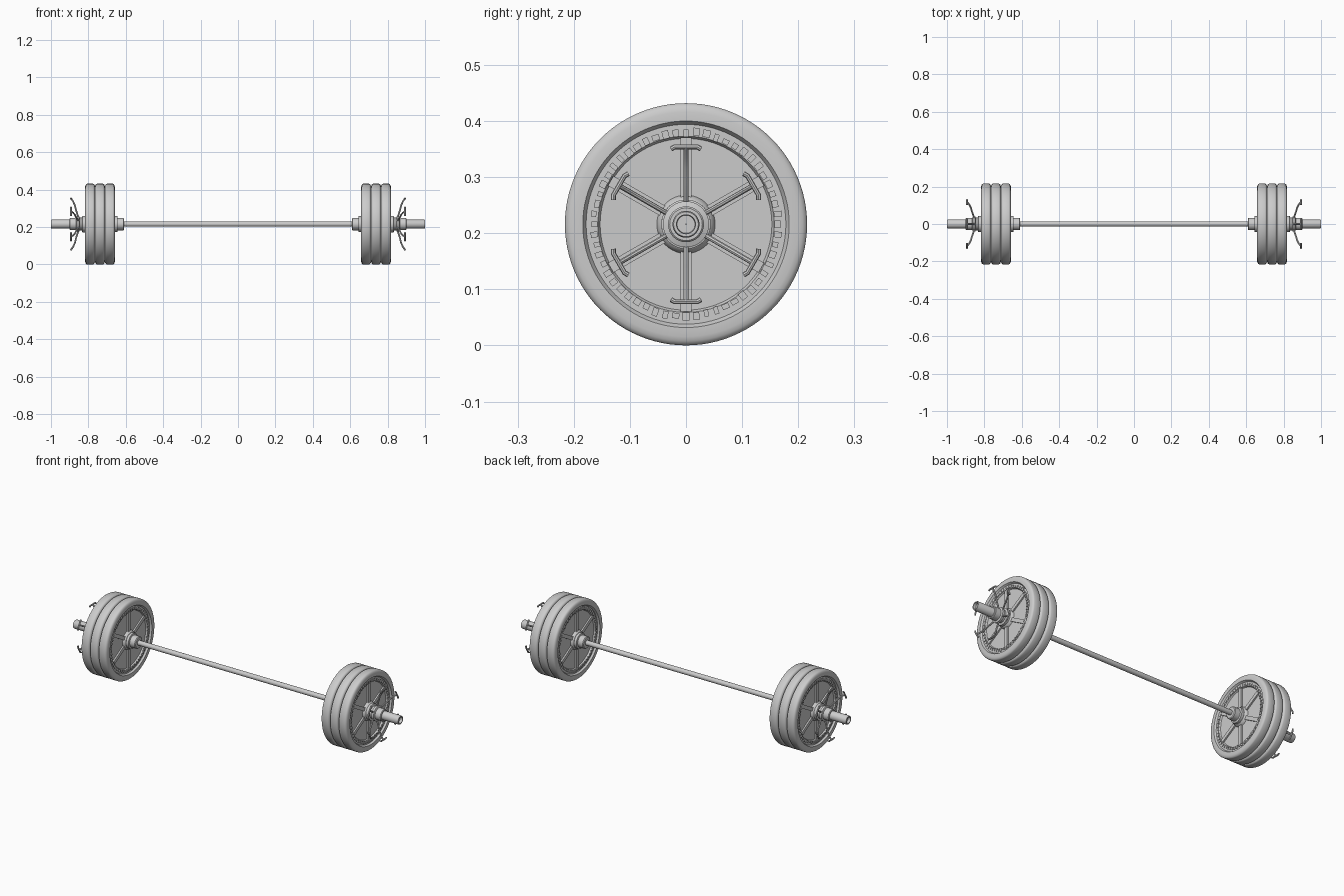
import bpy, bmesh, random
from math import sin, cos, pi, radians
from mathutils import Matrix, Vector

if "Cube" in bpy.data.objects:
    bpy.data.objects.remove(bpy.data.objects["Cube"])

random.seed(3)
Z = 0.216  # height of the bar axis


def place(x, r, a, t=0.0):
    """Point at distance r along spoke angle a, shifted t sideways."""
    return Vector((x, r * cos(a) - t * sin(a), Z + r * sin(a) + t * cos(a)))


def finish(obj, mirror=True):
    bpy.ops.object.select_all(action='DESELECT')
    bpy.context.view_layer.objects.active = obj
    obj.select_set(True)
    if mirror:
        m = obj.modifiers.new("Mirror", 'MIRROR')
        m.use_axis[0] = True
        m.use_mirror_merge = False
    if obj.type == 'CURVE':
        bpy.ops.object.convert(target='MESH')
        obj = bpy.context.object
    bpy.ops.object.shade_smooth_by_angle(angle=radians(35))
    return obj


def from_bmesh(name, bm, mirror=True):
    bmesh.ops.recalc_face_normals(bm, faces=bm.faces)
    me = bpy.data.meshes.new(name)
    bm.to_mesh(me)
    bm.free()
    obj = bpy.data.objects.new(name, me)
    bpy.context.collection.objects.link(obj)
    return finish(obj, mirror)


def lathe(name, profile, steps=64, mirror=True):
    """Spin a closed (x, radius) loop about the bar axis."""
    bm = bmesh.new()
    rings = [[bm.verts.new(place(x, r, 2 * pi * i / steps)) for x, r in profile]
             for i in range(steps)]
    n = len(profile)
    for i in range(steps):
        a, b = rings[i], rings[(i + 1) % steps]
        for j in range(n):
            k = (j + 1) % n
            bm.faces.new((a[j], a[k], b[k], b[j]))
    return from_bmesh(name, bm, mirror)


def add_box(bm, x, r, a, size):
    """Box of size (axial, radial, tangential) set on spoke angle a."""
    mat = (Matrix.Translation(place(x, r, a)) @ Matrix.Rotation(a, 4, 'X')
           @ Matrix.Diagonal((*size, 1)))
    return bmesh.ops.create_cube(bm, size=1, matrix=mat)


# Thin grip bar
bm = bmesh.new()
bmesh.ops.create_cone(bm, cap_ends=True, segments=32, radius1=0.0135, radius2=0.0135, depth=1.3,
                      matrix=Matrix.Translation((0, 0, Z)) @ Matrix.Rotation(pi / 2, 4, 'Y'))
from_bmesh("grip_bar", bm, mirror=False)

# Sleeve with hollow end
lathe("sleeve", [(0.62, 0.012), (0.62, 0.024), (0.995, 0.024), (1.0, 0.022),
                 (1.0, 0.017), (0.985, 0.016), (0.985, 0.0005), (0.64, 0.0005)], 40)
# Inner stop collar
lathe("stop_collar", [(0.609, 0.013), (0.609, 0.029), (0.613, 0.033), (0.643, 0.033),
                      (0.645, 0.042), (0.66, 0.042), (0.66, 0.013)], 40)

# Three weight plates per side
half = [(0.0262, 0.023), (0.0262, 0.044), (0.023, 0.048), (0.010, 0.052), (0.010, 0.153),
        (0.017, 0.157), (0.017, 0.178), (0.0265, 0.184), (0.0265, 0.200),
        (0.0245, 0.208), (0.021, 0.2135), (0.016, 0.2158)]
centres = [0.685, 0.738, 0.791]
for n, c in enumerate(centres):
    prof = [(c + x, r) for x, r in half] + [(c - x, r) for x, r in reversed(half)]
    lathe(f"plate_{n + 1}", prof, 96)

# Raised spokes on the two exposed plate faces
bm = bmesh.new()
faces = [(centres[0], -1), (centres[2], 1)]
for c, s in faces:
    for k in range(6):
        add_box(bm, c + s * 0.0125, 0.099, radians(30 + 60 * k), (0.011, 0.112, 0.02))
from_bmesh("plate_spokes", bm)

# Ring of raised lumps around each exposed web
bm = bmesh.new()
for c, s in faces:
    for k in range(56):
        add_box(bm, c + s * 0.0175, 0.164 + random.uniform(-0.002, 0.002), 2 * pi * k / 56,
                (0.007, random.uniform(0.009, 0.015), random.uniform(0.008, 0.014)))
from_bmesh("raised_ring", bm)

# Locking collar in front of the plates
lathe("lock_collar", [(0.815, 0.023), (0.815, 0.044), (0.832, 0.044), (0.835, 0.034),
                      (0.846, 0.034), (0.849, 0.041), (0.862, 0.041), (0.865, 0.032),
                      (0.897, 0.032), (0.900, 0.029), (0.900, 0.023)], 48)

# Six flared arms with cross-bar tips
cu = bpy.data.curves.new("lock_arms", 'CURVE')
cu.dimensions = '3D'
cu.bevel_depth = 0.0045
cu.bevel_resolution = 2
cu.use_fill_caps = True


def rod(points):
    sp = cu.splines.new('POLY')
    sp.points.add(len(points) - 1)
    for p, co in zip(sp.points, points):
        p.co = (*co, 1)


for k in range(6):
    a = radians(30 + 60 * k)
    rod([place(x, r, a) for x, r in [(0.852, 0.034), (0.858, 0.05), (0.866, 0.075),
                                     (0.872, 0.10), (0.881, 0.12), (0.893, 0.138)]])
    rod([place(0.893, r, a, t) for r, t in [(0.134, -0.027), (0.138, -0.02),
                                            (0.138, 0.02), (0.134, 0.027)]])
arms = bpy.data.objects.new("lock_arms", cu)
bpy.context.collection.objects.link(arms)
finish(arms)
